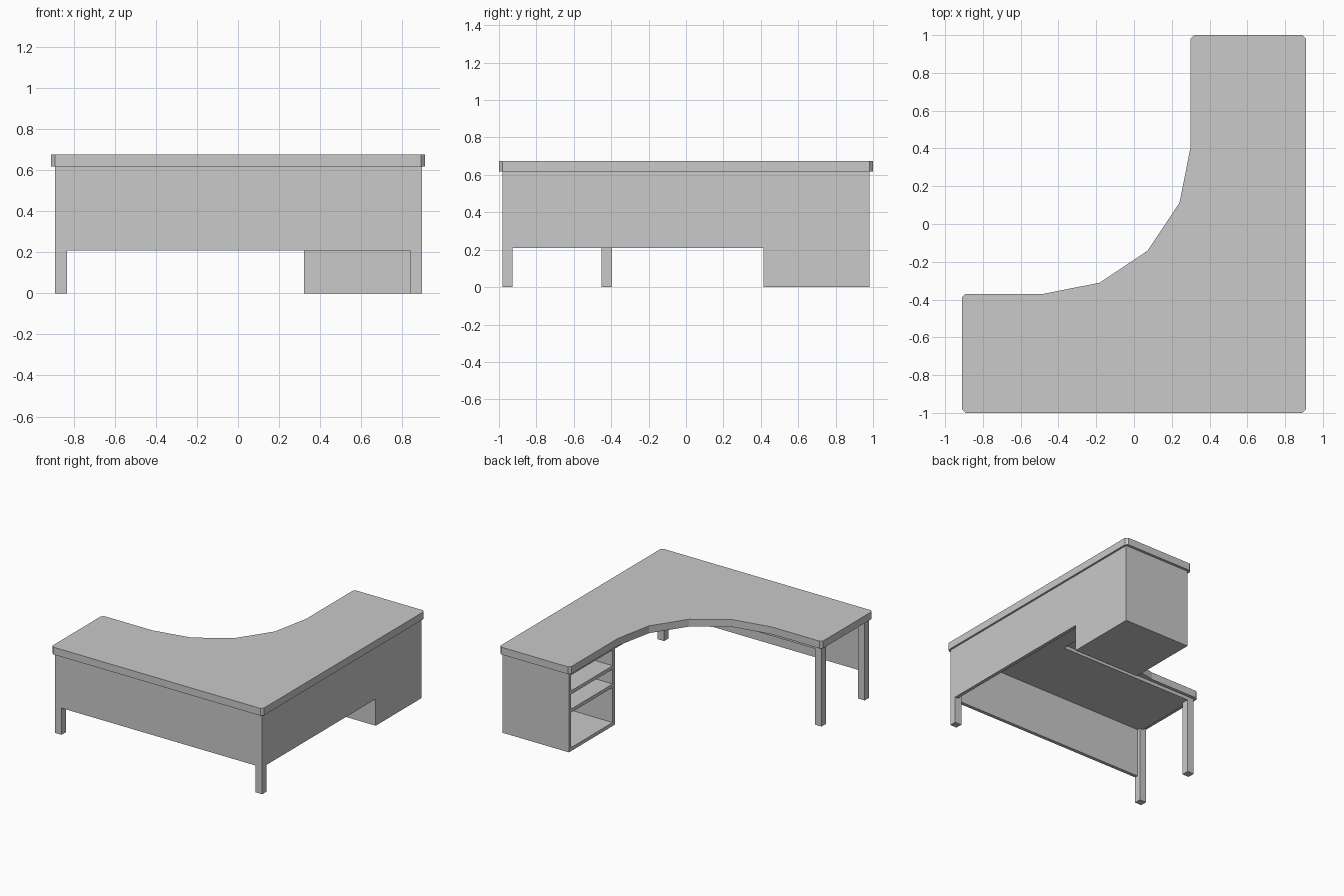
import bpy, bmesh
from math import sin, cos, pi

cube = bpy.data.objects.get("Cube")
if cube:
    bpy.data.objects.remove(cube, do_unlink=True)

grey = bpy.data.materials.new("desk grey")
grey.use_nodes = True
colour = (0.585, 0.585, 0.585, 1)
grey.diffuse_color = colour
grey.node_tree.nodes["Principled BSDF"].inputs["Base Color"].default_value = colour


def finish(name, bm):
    bmesh.ops.recalc_face_normals(bm, faces=bm.faces)
    mesh = bpy.data.meshes.new(name)
    bm.to_mesh(mesh)
    bm.free()
    mesh.materials.append(grey)
    obj = bpy.data.objects.new(name, mesh)
    bpy.context.collection.objects.link(obj)


def box(name, x, y, z):
    """Box from (min, max) pairs along each axis."""
    bm = bmesh.new()
    bmesh.ops.create_cube(bm, size=1)
    for v in bm.verts:
        v.co = [lo + (hi - lo) * (c + 0.5) for c, (lo, hi) in zip(v.co, (x, y, z))]
    finish(name, bm)


def prism(outline, z0, z1):
    """Flat slab with the given plan outline."""
    bm = bmesh.new()
    face = bm.faces.new([bm.verts.new((x, y, z0)) for x, y in outline])
    slab = bmesh.ops.extrude_face_region(bm, geom=[face])
    for v in slab["geom"]:
        if isinstance(v, bmesh.types.BMVert):
            v.co.z = z1
    return bm


TOP, UNDER = 0.675, 0.618     # tabletop heights
SKIRT = 0.208                 # lower edge of the modesty panels
RIGHT, LEFT, Y = -0.89, 0.895, 0.98   # outer faces of the base
LEG_X, LEG_Y, BOARD = 0.057, 0.053, 0.027
CAB_X, CAB_Y = 0.322, 0.415   # open front and near side of the cabinet
BACK_LEG = -0.395             # rear face of the back leg

# Tabletop: L outline with a faceted concave sweep and clipped corners
corners = [(-0.91, -0.37), (-0.91, -1), (0.91, -1), (0.91, 1), (0.30, 1)]
radius = 0.78
sweep = [(-0.48 + radius * cos(a), 0.41 + radius * sin(a))
         for a in (-i * pi / 8 for i in range(5))]
bm = prism(corners + sweep, UNDER, TOP)
uprights = [e for e in bm.edges
            if abs(e.verts[0].co.z - e.verts[1].co.z) > 0.01
            and any(abs(e.verts[0].co.x - x) + abs(e.verts[0].co.y - y) < 0.001
                    for x, y in corners)]
bmesh.ops.bevel(bm, geom=uprights, offset=0.018, segments=1, affect='EDGES')
finish("tabletop", bm)

# L-shaped support board under the tabletop
x0, x1, y1 = RIGHT + BOARD, LEFT - BOARD, Y - BOARD
support = [(x0, BACK_LEG), (x0, -y1), (x1, -y1), (x1, y1), (CAB_X, y1),
           (CAB_X, BACK_LEG)]
finish("support_board", prism(support, UNDER - BOARD, UNDER))

# Legs
for name, x, y in (("front_right_leg", RIGHT, (-Y, -Y + LEG_Y)),
                   ("front_left_leg", LEFT - LEG_X, (-Y, -Y + LEG_Y)),
                   ("back_right_leg", RIGHT, (BACK_LEG - LEG_X, BACK_LEG))):
    box(name, (x, x + LEG_X), y, (0, UNDER))

# Modesty panels, flush with the outer leg faces
box("front_panel", (RIGHT + LEG_X, LEFT - LEG_X), (-Y, -y1), (SKIRT, UNDER))
box("side_panel", (x1, LEFT), (-Y + LEG_Y, CAB_Y), (SKIRT, UNDER))

# Open shelf cabinet facing the seat
inner_y = (CAB_Y + BOARD, y1)
box("cabinet_back_side", (CAB_X, LEFT), (y1, Y), (0, UNDER))
box("cabinet_front_side", (CAB_X, LEFT), (CAB_Y, CAB_Y + BOARD), (0, UNDER))
box("cabinet_rear_panel", (x1, LEFT), inner_y, (0, UNDER))
for name, z in (("cabinet_floor", 0), ("lower_shelf", 0.3), ("upper_shelf", 0.442)):
    box(name, (CAB_X, x1), inner_y, (z, z + BOARD))
